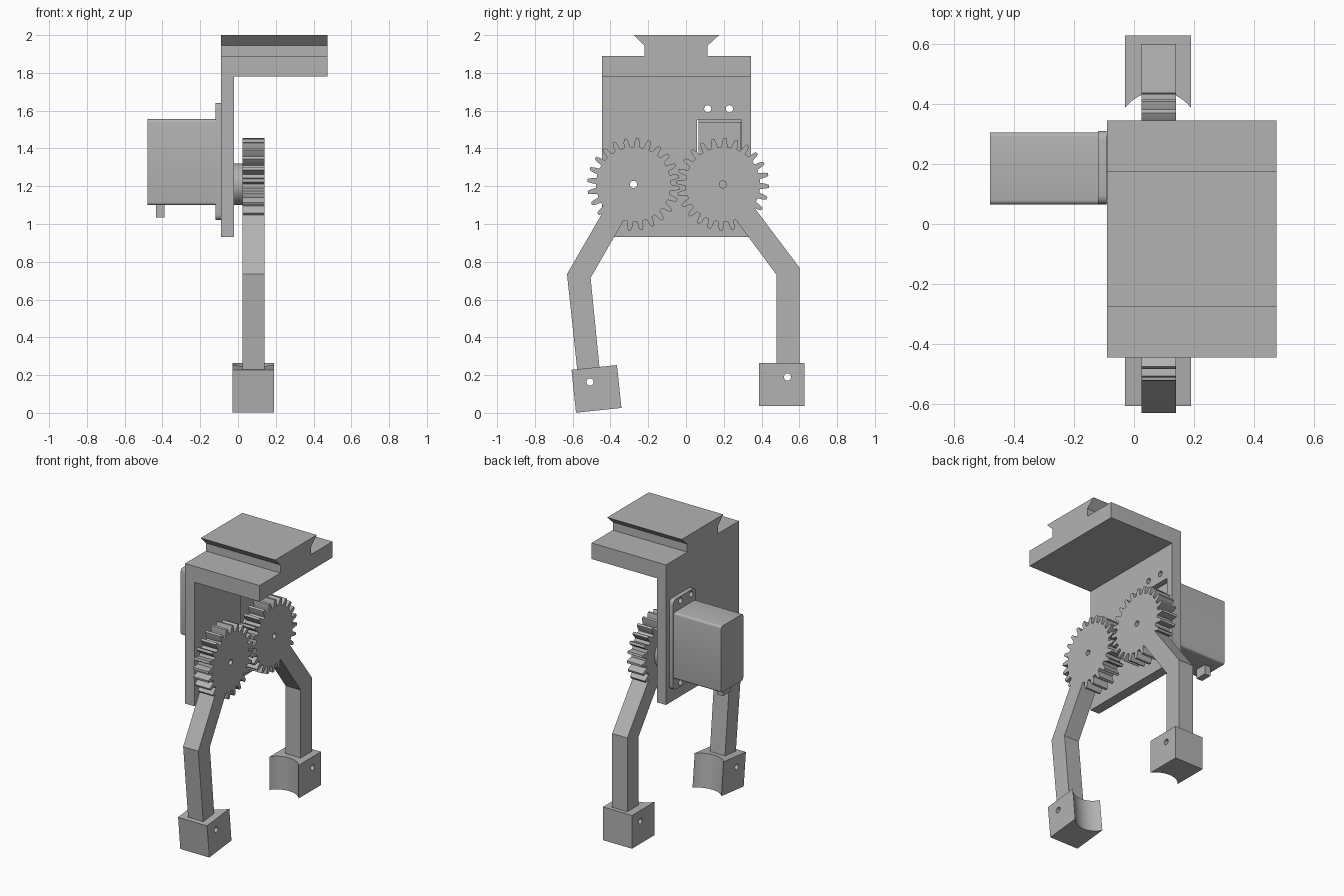
import bpy, bmesh
from math import sin, cos, pi, radians, sqrt
from mathutils import Matrix, Vector

cube = bpy.data.objects.get("Cube")
if cube:
    bpy.data.objects.remove(cube, do_unlink=True)

GREY = (0.45, 0.45, 0.45, 1)
grey = bpy.data.materials.new("plain grey")
grey.use_nodes = True
grey.diffuse_color = GREY
grey.node_tree.nodes["Principled BSDF"].inputs["Base Color"].default_value = GREY


def prism(name, outline, low, high, axis="x"):
    """Extrude an outline: (y, z) points along x, or (x, y) points along z."""
    place = (lambda p, d: (d, *p)) if axis == "x" else (lambda p, d: (*p, d))
    bm = bmesh.new()
    ends = [[bm.verts.new(place(p, d)) for p in outline] for d in (low, high)]
    bm.faces.new(ends[0])
    bm.faces.new(ends[1])
    n = len(outline)
    for i in range(n):
        j = (i + 1) % n
        bm.faces.new((ends[0][i], ends[0][j], ends[1][j], ends[1][i]))
    bmesh.ops.recalc_face_normals(bm, faces=bm.faces)
    mesh = bpy.data.meshes.new(name)
    bm.to_mesh(mesh)
    bm.free()
    ob = bpy.data.objects.new(name, mesh)
    bpy.context.collection.objects.link(ob)
    mesh.materials.append(grey)
    return ob


def rect(y0, y1, z0, z1):
    return [(y0, z0), (y1, z0), (y1, z1), (y0, z1)]


def circle(y, z, r, n=24):
    return [(y + r * cos(2 * pi * i / n), z + r * sin(2 * pi * i / n)) for i in range(n)]


def rounded(y0, y1, z0, z1, r, n=4):
    pts = []
    for k, (y, z) in enumerate(rect(y0 + r, y1 - r, z0 + r, z1 - r)):
        for i in range(n + 1):
            a = pi + (k + i / n) * pi / 2
            pts.append((y + r * cos(a), z + r * sin(a)))
    return pts


def cut(ob, outline):
    """Cut an outline straight through a part along x."""
    cutter = prism("cutter", outline, -0.7, 0.7)
    cutter.hide_render = True
    mod = ob.modifiers.new("cut", "BOOLEAN")
    mod.operation, mod.solver, mod.object = "DIFFERENCE", "EXACT", cutter
    bpy.context.view_layer.objects.active = ob
    bpy.ops.object.modifier_apply(modifier=mod.name)
    bpy.data.objects.remove(cutter, do_unlink=True)


def smooth(ob):
    bpy.ops.object.select_all(action="DESELECT")
    ob.select_set(True)
    bpy.context.view_layer.objects.active = ob
    bpy.ops.object.shade_smooth_by_angle(angle=radians(30))


AXIS_Z, IDLE_Y, DRIVE_Y = 1.21, -0.278, 0.195
SCREWS = [(y, z) for y in (0.115, 0.23) for z in (1.05, 1.61)]

# Bracket: upright plate, shelf and dovetail rail
plate = prism("mounting_plate", rect(-0.445, 0.345, 0.93, 1.78), -0.09, -0.02)
cut(plate, rect(0.058, 0.293, 1.10, 1.55))
for y, z in SCREWS + [(IDLE_Y, AXIS_Z)]:
    cut(plate, circle(y, z, 0.019))
smooth(plate)
prism("top_shelf", rect(-0.445, 0.345, 1.78, 1.89), -0.09, 0.475)
prism("dovetail_rail", [(-0.22, 1.89), (0.115, 1.89), (0.115, 1.945), (0.175, 2.0),
                        (-0.275, 2.0), (-0.22, 1.945)], -0.09, 0.475)

# Servo motor behind the plate
smooth(prism("servo_body", rounded(0.065, 0.305, 1.10, 1.555, 0.015), -0.48, -0.12))
prism("servo_front_case", rect(0.067, 0.291, 1.103, 1.54), -0.12, -0.045)
flange = prism("servo_flange", rounded(0.065, 0.31, 1.02, 1.64, 0.03), -0.12, -0.091)
for y, z in SCREWS:
    cut(flange, circle(y, z, 0.019))
smooth(flange)
prism("servo_cable_stub", rect(0.14, 0.22, 1.035, 1.11), -0.435, -0.39)
smooth(prism("servo_output_boss", circle(DRIVE_Y, AXIS_Z, 0.11, 40), -0.05, 0.026))


# Gears
def gear(name, y, phase, teeth=24):
    pitch = 2 * pi / teeth
    # Half tooth: share of the pitch and radius, from root to tip
    flank = [(0.31, 0.198), (0.27, 0.208), (0.22, 0.226), (0.12, 0.245)]
    pts = []
    for t in range(teeth):
        for f, r in [(-f, r) for f, r in flank] + flank[::-1]:
            a = radians(phase) + (t + f) * pitch
            pts.append((y + r * cos(a), AXIS_Z + r * sin(a)))
    ob = prism(name, pts, 0.025, 0.14)
    cut(ob, circle(y, AXIS_Z, 0.019))
    smooth(ob)


gear("idle_gear", IDLE_Y, 85)
gear("drive_gear", DRIVE_Y, 87.5)

# Bent fingers hanging from the gears
prism("front_finger", [(-0.41, 1.115), (-0.63, 0.735), (-0.575, 0.22), (-0.457, 0.23),
                       (-0.505, 0.715), (-0.315, 1.045)], 0.025, 0.14)
prism("back_finger", [(0.342, 1.113), (0.6, 0.77), (0.6, 0.25), (0.48, 0.25),
                      (0.48, 0.73), (0.248, 1.043)], 0.025, 0.14)


# Grip blocks with a hollow on the inner side
def grip(name, side, y, z, tilt):
    half_w, half_d, half_h, r = 0.11, 0.121, 0.114, 0.1375
    inset = sqrt(r * r - half_w * half_w)
    xs = [half_w * sin(pi / 2 * (i / 10 - 1)) for i in range(21)]
    pts = [(x, side * (sqrt(r * r - x * x) - inset - half_d)) for x in xs]
    pts += [(half_w, side * half_d), (-half_w, side * half_d)]
    ob = prism(name, pts, -half_h, half_h, "z")
    cut(ob, circle(side * 0.03, 0.04, 0.019))
    ob.data.transform(Matrix.Translation(Vector((0.08, y, z)))
                      @ Matrix.Rotation(radians(tilt), 4, "X"))
    smooth(ob)


grip("front_grip", -1, -0.474, 0.127, 6)
grip("back_grip", 1, 0.507, 0.15, 0)
